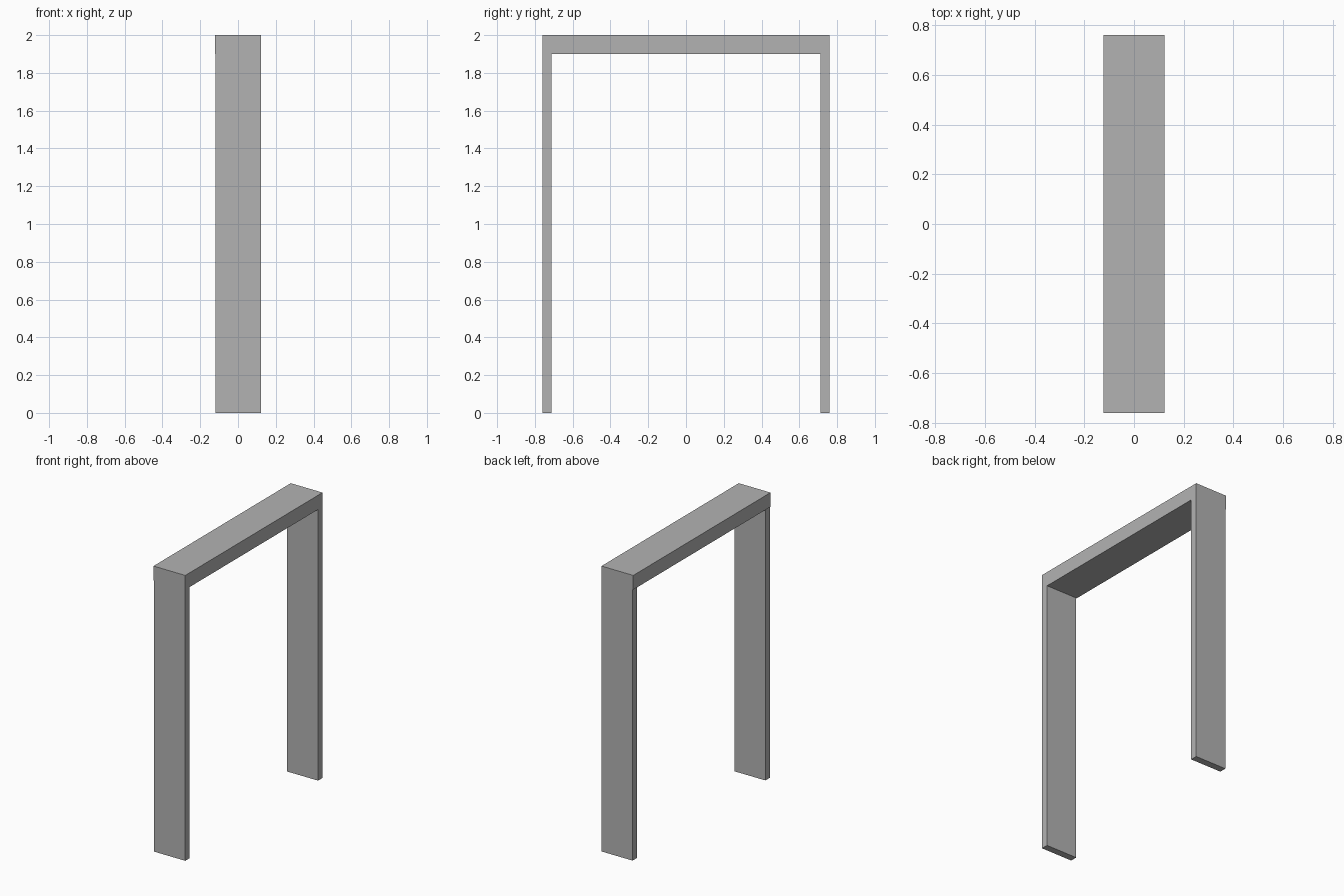
import bpy
import bmesh
from mathutils import Vector

old = bpy.data.objects.get("Cube")
if old:
    bpy.data.objects.remove(old, do_unlink=True)

# Single plain grey finish
GREY = (0.45, 0.45, 0.45, 1.0)
grey = bpy.data.materials.new("plain_grey")
grey.use_nodes = True
grey.diffuse_color = GREY
bsdf = next(n for n in grey.node_tree.nodes if n.type == "BSDF_PRINCIPLED")
bsdf.inputs["Base Color"].default_value = GREY


def box(name, low, high):
    """Flat-sided box between two opposite corners."""
    low, high = Vector(low), Vector(high)
    bm = bmesh.new()
    bmesh.ops.create_cube(bm, size=1)
    bmesh.ops.scale(bm, vec=high - low, verts=bm.verts)
    bmesh.ops.translate(bm, vec=(low + high) / 2, verts=bm.verts)
    mesh = bpy.data.meshes.new(name)
    bm.to_mesh(mesh)
    bm.free()
    mesh.materials.append(grey)
    obj = bpy.data.objects.new(name, mesh)
    bpy.context.collection.objects.link(obj)
    return obj


HALF_DEPTH = 0.123   # half size along x
HALF_SPAN = 0.76     # half size along y
POST = 0.049         # post thickness
HEAD_Z = 1.90        # underside of the head beam
STEP = 0.005         # posts sit slightly back on the -x side

# Head beam across the opening
box("head_beam", (-HALF_DEPTH, -HALF_SPAN, HEAD_Z), (HALF_DEPTH, HALF_SPAN, 2.0))

# Two upright posts, flush with the beam ends
for name, y in (("front_post", -HALF_SPAN), ("back_post", HALF_SPAN - POST)):
    box(name, (-HALF_DEPTH + STEP, y, 0), (HALF_DEPTH, y + POST, HEAD_Z))
